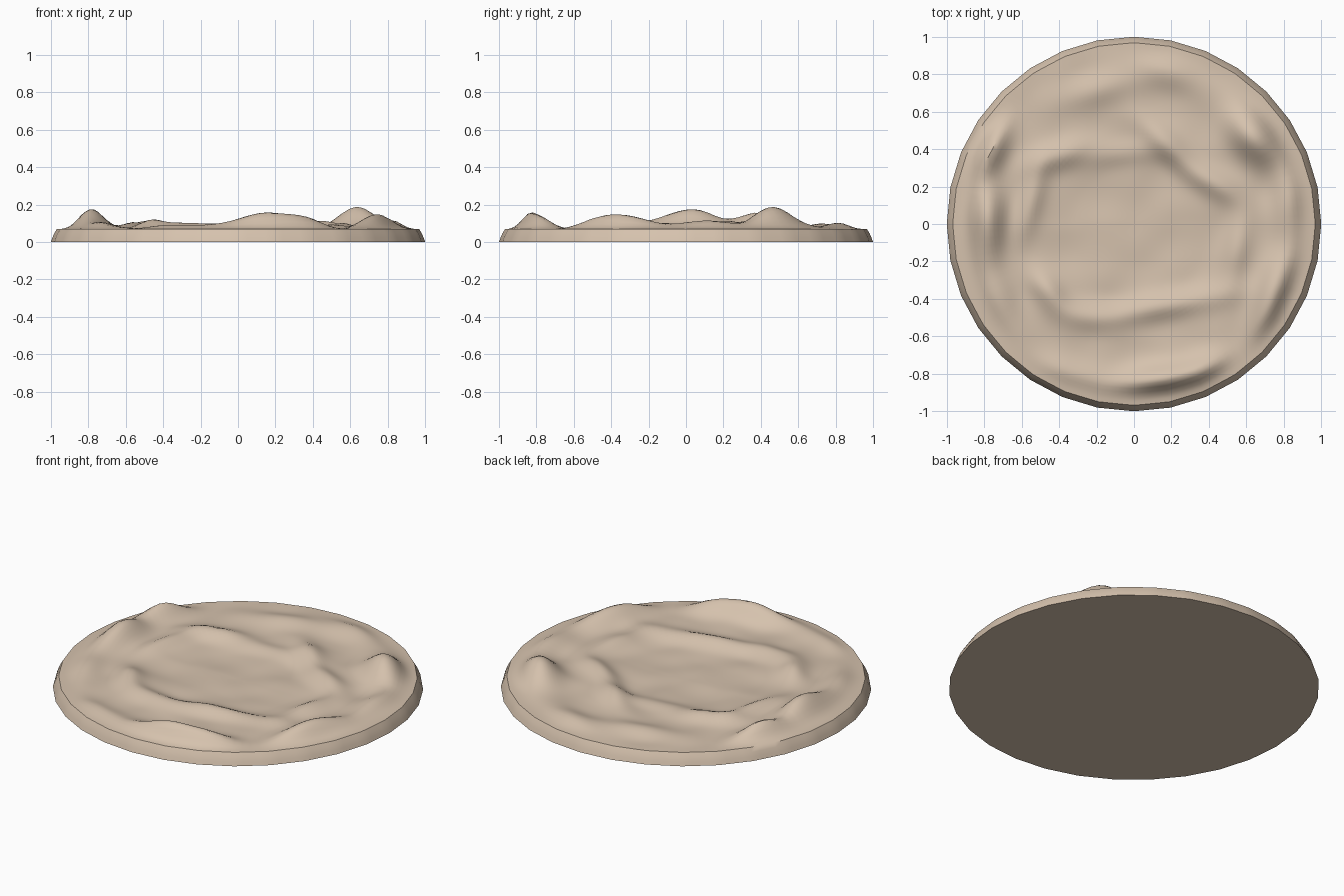
import bpy, bmesh, math
from mathutils import Vector, noise

if "Cube" in bpy.data.objects:
    bpy.data.objects.remove(bpy.data.objects["Cube"])

# Ridges and lumps: x, y, height, half length, half width, direction in degrees
LUMPS = [
    (0.64, 0.46, 0.115, 0.15, 0.09, -50),    # highest peak
    (-0.78, 0.02, 0.105, 0.17, 0.075, 90),   # west ridge
    (-0.77, 0.40, 0.09, 0.13, 0.07, 65),
    (-0.72, -0.38, 0.035, 0.16, 0.07, 110),
    (0.74, -0.38, 0.08, 0.19, 0.07, 70),     # east ridge
    (0.82, 0.08, 0.045, 0.18, 0.07, 90),
    (0.14, -0.83, 0.085, 0.16, 0.065, 8),    # south ridge
    (-0.30, -0.82, 0.03, 0.20, 0.07, -12),
    (0.38, -0.78, 0.05, 0.12, 0.07, 25),
    (0.15, -0.44, 0.045, 0.30, 0.06, 10),    # crater rim
    (-0.28, -0.48, 0.025, 0.16, 0.06, -8),
    (-0.46, -0.36, 0.045, 0.10, 0.06, 130),
    (-0.55, 0.12, 0.035, 0.18, 0.05, 75),
    (-0.42, 0.36, 0.04, 0.14, 0.06, 20),
    (-0.08, 0.38, 0.028, 0.18, 0.06, 5),
    (0.18, 0.42, 0.045, 0.16, 0.06, -45),
    (0.42, 0.22, 0.045, 0.14, 0.06, -30),
    (0.55, -0.12, 0.035, 0.15, 0.06, 80),
    (-0.20, 0.72, 0.028, 0.20, 0.07, 15),    # north shelf
    (0.20, 0.80, 0.03, 0.18, 0.08, -20),
]


def smooth(a, b, v):
    t = max(0.0, min(1.0, (v - a) / (b - a)))
    return t * t * (3 - 2 * t)


def height(x, y):
    r = math.hypot(x, y)
    z = 0.05 + 0.018 * smooth(0.35, 0.58, math.hypot(x - 0.03, y + 0.05))
    fade = 1 - smooth(0.84, 0.985, r)
    for lx, ly, h, a, b, deg in LUMPS:
        c, s = math.cos(math.radians(deg)), math.sin(math.radians(deg))
        dx, dy = x - lx, y - ly
        u, v = (dx * c + dy * s) / a, (dy * c - dx * s) / b
        z += h * math.exp(-0.7 * (u * u + v * v)) * fade
    z += 0.012 * noise.noise(Vector((x * 5, y * 5, 2.3))) * fade
    return z


SIDES, SUB, RINGS = 32, 4, 44
N = SIDES * SUB


def point(i, r):
    # polygonal outline at the edge
    t = 2 * math.pi * i / N
    step = 2 * math.pi / SIDES
    local = (t % step) - step / 2
    k = math.cos(step / 2) / math.cos(local)
    f = 1 + (k - 1) * r ** 4
    return r * f * math.cos(t), r * f * math.sin(t)


bm = bmesh.new()
rings = []
# foot and steep side wall
for r, z in ((1.0, 0.0), (0.992, 0.022), (0.982, 0.045)):
    ring = []
    for i in range(N):
        x, y = point(i, r)
        ring.append(bm.verts.new((x, y, z)))
    rings.append(ring)
# rugged top surface
for j in range(RINGS):
    r = 0.968 * (1 - j / RINGS)
    ring = []
    for i in range(N):
        x, y = point(i, r)
        ring.append(bm.verts.new((x, y, height(x, y))))
    rings.append(ring)
for lo, hi in zip(rings, rings[1:]):
    for i in range(N):
        k = (i + 1) % N
        bm.faces.new((lo[i], lo[k], hi[k], hi[i]))
centre = bm.verts.new((0, 0, height(0, 0)))
for i in range(N):
    bm.faces.new((rings[-1][i], rings[-1][(i + 1) % N], centre))
# flat underside
bm.faces.new(list(reversed(rings[0])))
bmesh.ops.recalc_face_normals(bm, faces=bm.faces)

mesh = bpy.data.meshes.new("rocky_ground_disc")
bm.to_mesh(mesh)
bm.free()
disc = bpy.data.objects.new("rocky_ground_disc", mesh)
bpy.context.collection.objects.link(disc)

mat = bpy.data.materials.new("sand_stone")
mat.diffuse_color = (0.67, 0.54, 0.42, 1)
mat.use_nodes = True
mat.node_tree.nodes["Principled BSDF"].inputs["Base Color"].default_value = mat.diffuse_color
mesh.materials.append(mat)

bpy.context.view_layer.objects.active = disc
disc.select_set(True)
bpy.ops.object.shade_smooth_by_angle(angle=math.radians(45))
